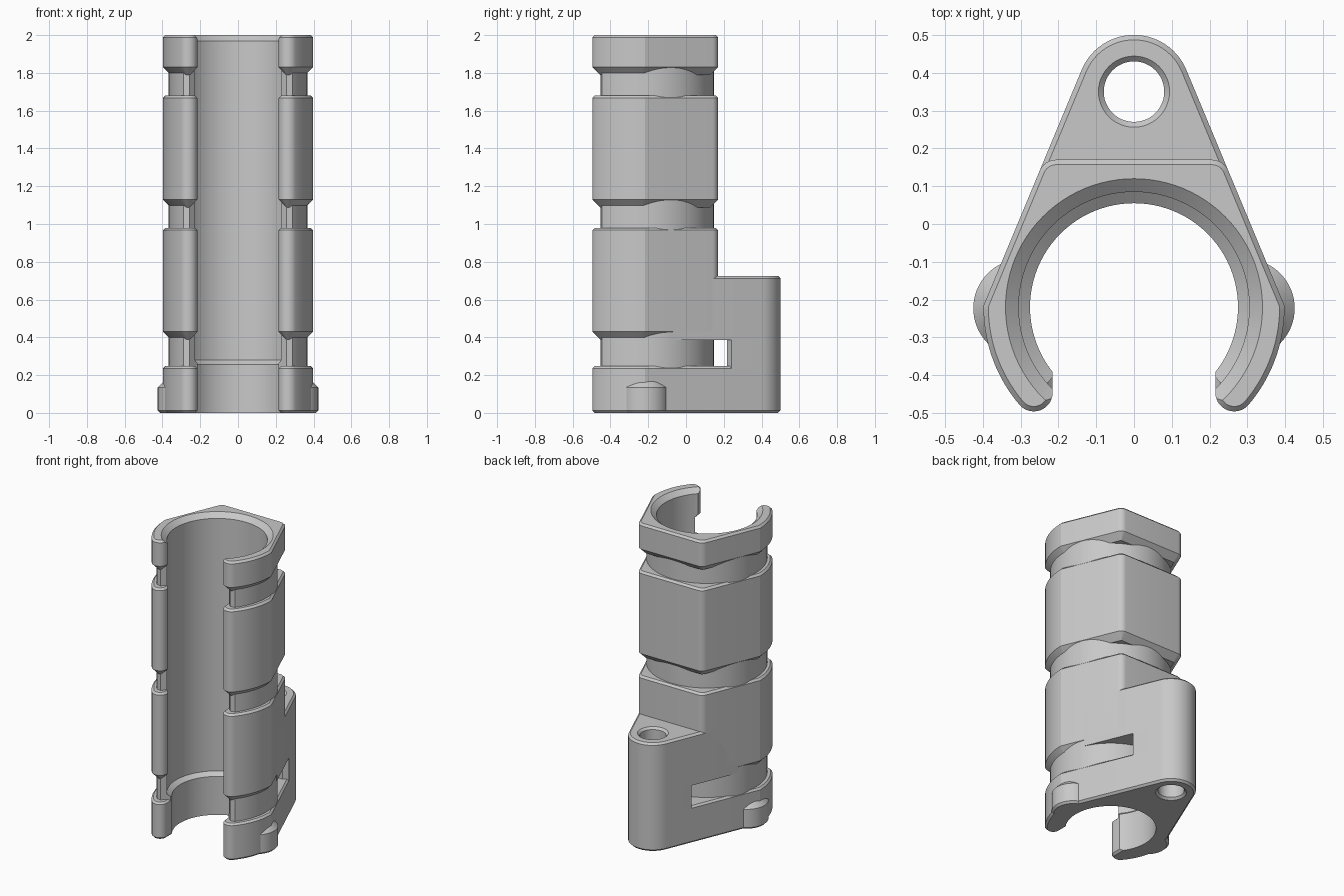
import bpy, bmesh
from math import sin, cos, radians, acos, degrees, sqrt, atan2
from mathutils import Vector

cube = bpy.data.objects.get("Cube")
if cube:
    bpy.data.objects.remove(cube, do_unlink=True)

AXIS_Y, LUG_Y = -0.22, 0.35      # bore axis and lug hole axis
OUTER, CORE, LUG_R, TIP_R, GAP = 0.398, 0.367, 0.15, 0.05, 0.215
SLANT = 22.6                     # direction the slanted flanks face


def arc(cx, cy, r, a0, a1, n):
    steps = [radians(a0 + (a1 - a0) * i / n) for i in range(n + 1)]
    return [(cx + r * cos(a), cy + r * sin(a)) for a in steps]


def mirrored(half):
    """Close a right-hand half outline across x = 0."""
    return half + [(-x, y) for x, y in reversed(half) if abs(x) > 1e-5]


def flank_x(y):
    """Position of the slanted flank at depth y."""
    nx, ny = cos(radians(SLANT)), sin(radians(SLANT))
    return (LUG_R + ny * (LUG_Y - y)) / nx


def inset(points, d):
    """Offset a clockwise outline inward by d."""
    out = []
    for i, p in enumerate(points):
        p = Vector(p)
        a = (p - Vector(points[i - 1])).normalized()
        b = (Vector(points[(i + 1) % len(points)]) - p).normalized()
        na, nb = Vector((a.y, -a.x)), Vector((b.y, -b.x))
        out.append(p + (na + nb) * d / (1 + na.dot(nb)))
    return out


def prism(name, points, layers):
    """Loft an outline through (height, inset) layers."""
    bm = bmesh.new()
    rings = [[bm.verts.new((q[0], q[1], z)) for q in inset(points, d)] for z, d in layers]
    n = len(points)
    for low, high in zip(rings, rings[1:]):
        for i in range(n):
            j = (i + 1) % n
            bm.faces.new((low[i], low[j], high[j], high[i]))
    bm.faces.new(rings[0])
    bm.faces.new(rings[-1])
    bmesh.ops.recalc_face_normals(bm, faces=bm.faces)
    mesh = bpy.data.meshes.new(name)
    bm.to_mesh(mesh)
    bm.free()
    obj = bpy.data.objects.new(name, mesh)
    bpy.context.collection.objects.link(obj)
    return obj


def cut(target, tool):
    """Subtract a cutter from a part."""
    mod = target.modifiers.new("cut", 'BOOLEAN')
    mod.operation, mod.solver, mod.object = 'DIFFERENCE', 'EXACT', tool
    bpy.context.view_layer.objects.active = target
    bpy.ops.object.modifier_apply(modifier=mod.name)


# Outlines: clip arm with rounded tip, lug end, flat back
tip_x = GAP + TIP_R
tip_dist = OUTER - TIP_R
tip_y = AXIS_Y - sqrt(tip_dist ** 2 - tip_x ** 2)
tip_angle = degrees(atan2(tip_y - AXIS_Y, tip_x))
flank_dist = LUG_R + sin(radians(SLANT)) * (LUG_Y - AXIS_Y)
corner_angle = SLANT - degrees(acos(flank_dist / OUTER))
arm = (arc(0, AXIS_Y, OUTER, corner_angle, tip_angle, 20)
       + arc(tip_x, tip_y, TIP_R, tip_angle, -180, 14)[1:] + [(GAP, -0.30)])
lug_arc = arc(0, LUG_Y, LUG_R, 90, SLANT, 14)
ROUND, BACK = 0.047, 0.17
round_x = flank_x(BACK - ROUND) - ROUND / cos(radians(SLANT))

foot_outline = mirrored(lug_arc + arm)
clip_outline = mirrored(arc(round_x, BACK - ROUND, ROUND, 90, SLANT, 6) + arm)
core_outline = mirrored(arc(0, AXIS_Y, CORE, 90, -38, 48)
                        + [(0.258, -0.452), (GAP, -0.405), (GAP, -0.30)])
lug_outline = mirrored(lug_arc + [(flank_x(-0.07), -0.07)])
post_outline = mirrored(lug_arc + [(flank_x(0.24), 0.24), (flank_x(0.24) - 0.03, 0.217)])

# Core tube and the clip bands around it
EDGE, LIP = 0.013, 0.042
core = prism("core_tube", core_outline, [(0.05, 0), (1.95, 0)])
bands = [prism(name, clip_outline, [(z0 - LIP, LIP), (z0, 0), (z1 - EDGE, 0), (z1, EDGE)])
         for name, z0, z1 in [("top_band", 1.83, 2.0), ("middle_band", 1.13, 1.68),
                              ("lower_band", 0.43, 0.98)]]

# Foot and lug, leaving a strap slot between them
foot = prism("foot", foot_outline, [(0, EDGE), (EDGE, 0), (0.235, 0), (0.247, 0.012)])
lug = prism("lug", lug_outline, [(0.387, 0), (0.725 - EDGE, 0), (0.725, EDGE)])
post = prism("lug_post", post_outline, [(0.2, 0), (0.45, 0)])

# Side nubs at the foot
nubs = [prism(name, arc(side * 0.294, AXIS_Y - 0.003, 0.131, 360, 0, 64)[:-1],
              [(0, EDGE), (EDGE, 0), (0.135, 0), (0.185, 0.05)])
        for name, side in [("left_nub", 1), ("right_nub", -1)]]

# Stepped bore through every part, hole through the lug parts
bore = prism("bore_cutter", arc(0, AXIS_Y, 0.305, 360, 0, 96)[:-1],
             [(-0.02, 0.03), (0.257, 0.03), (0.28, 0), (1.97, 0), (2.02, -0.058)])
hole = prism("hole_cutter", arc(0, LUG_Y, 0.08, 360, 0, 48)[:-1],
             [(-0.01, -0.024), (0.014, 0), (0.711, 0), (0.735, -0.024)])
parts = [core, foot, lug] + bands + nubs
for part in parts:
    cut(part, bore)
for part in (foot, lug, post):
    cut(part, hole)
for cutter in (bore, hole):
    bpy.data.objects.remove(cutter, do_unlink=True)
parts.append(post)

# Plain grey plastic
grey = bpy.data.materials.new("grey_plastic")
grey.use_nodes = True
colour = (0.58, 0.58, 0.58, 1)
grey.diffuse_color = colour
grey.node_tree.nodes["Principled BSDF"].inputs["Base Color"].default_value = colour
bpy.ops.object.select_all(action='DESELECT')
for part in parts:
    part.data.materials.clear()
    part.data.materials.append(grey)
    part.select_set(True)
bpy.context.view_layer.objects.active = core
bpy.ops.object.shade_smooth_by_angle(angle=radians(20))
